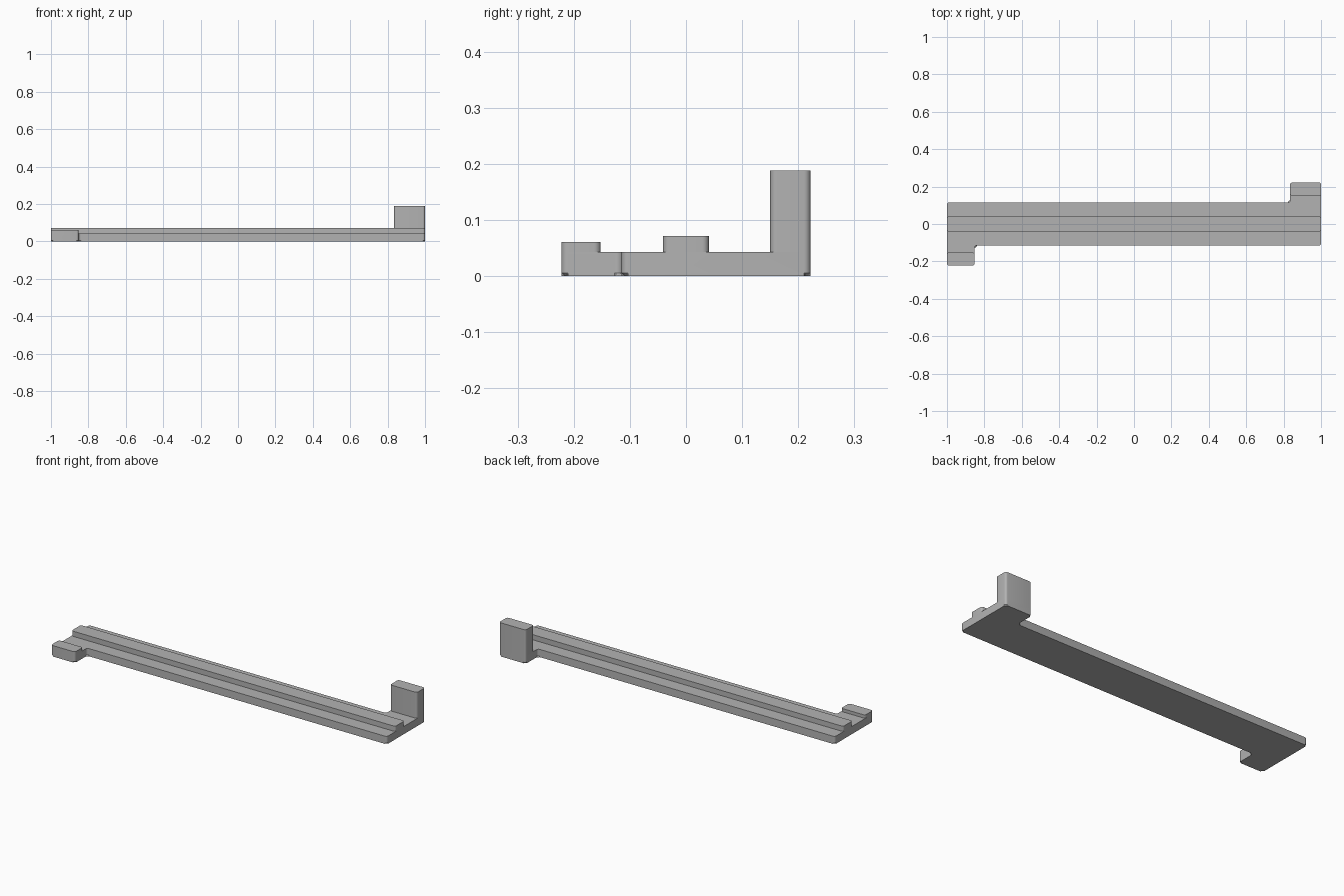
import bpy, bmesh, math
from mathutils import Vector

cube = bpy.data.objects.get("Cube")
if cube:
    bpy.data.objects.remove(cube, do_unlink=True)

grey = bpy.data.materials.new("plain grey")
grey.use_nodes = True
GREY = (0.45, 0.45, 0.45, 1)
grey.diffuse_color = GREY
grey.node_tree.nodes["Principled BSDF"].inputs["Base Color"].default_value = GREY


def rounded(points, radius, steps=6):
    """Round every corner of an outline, convex or concave."""
    pts = [Vector(p) for p in points]
    out = []
    for i, p in enumerate(pts):
        a = (pts[i - 1] - p).normalized() * radius
        b = (pts[(i + 1) % len(pts)] - p).normalized() * radius
        centre = p + a + b
        for k in range(steps + 1):
            t = math.pi / 2 * k / steps
            out.append(centre - b * math.cos(t) - a * math.sin(t))
    return out


def prism(name, outline, z0, z1, chamfer=0):
    """Extrude a rounded outline; chamfer its lower rim or leave it open."""
    bm = bmesh.new()
    low = [bm.verts.new((p.x, p.y, z0)) for p in outline]
    high = [bm.verts.new((p.x, p.y, z1)) for p in outline]
    for i in range(len(low)):
        bm.faces.new((low[i - 1], low[i], high[i], high[i - 1]))
    bm.faces.new(high)
    if chamfer:
        base = bm.faces.new(low[::-1])
        bmesh.ops.bevel(bm, geom=list(base.edges), offset=chamfer,
                        segments=1, affect='EDGES')
    mesh = bpy.data.meshes.new(name)
    bm.to_mesh(mesh)
    bm.free()
    mesh.materials.append(grey)
    obj = bpy.data.objects.new(name, mesh)
    bpy.context.collection.objects.link(obj)
    bpy.ops.object.select_all(action='DESELECT')
    obj.select_set(True)
    bpy.context.view_layer.objects.active = obj
    bpy.ops.object.shade_smooth_by_angle(angle=math.radians(30))


def box(x0, x1, y0, y1):
    return [(x0, y0), (x1, y0), (x1, y1), (x0, y1)]


HALF, TAB, TOP = 0.115, 0.222, 0.043    # strip half width, tab reach, plate top
HOOK_X, POST_X = -0.852, 0.835          # inner sides of the two tabs
R = 0.012

# Long flat plate with a tab at each end, on opposite sides
plate = [(-1, -TAB), (HOOK_X, -TAB), (HOOK_X, -HALF), (1, -HALF),
         (1, TAB), (POST_X, TAB), (POST_X, HALF), (-1, HALF)]
prism("base_plate", rounded(plate, R), 0, TOP, chamfer=0.006)

# Raised rib along the middle, low front hook and tall rear post
prism("centre_rib", rounded(box(-1, 1, -0.041, 0.041), R), TOP, 0.072)
prism("front_hook", rounded(box(-1, HOOK_X, -TAB, -0.152), R), TOP, 0.061)
prism("rear_post", rounded(box(POST_X, 1, 0.15, TAB), R), TOP, 0.188)
